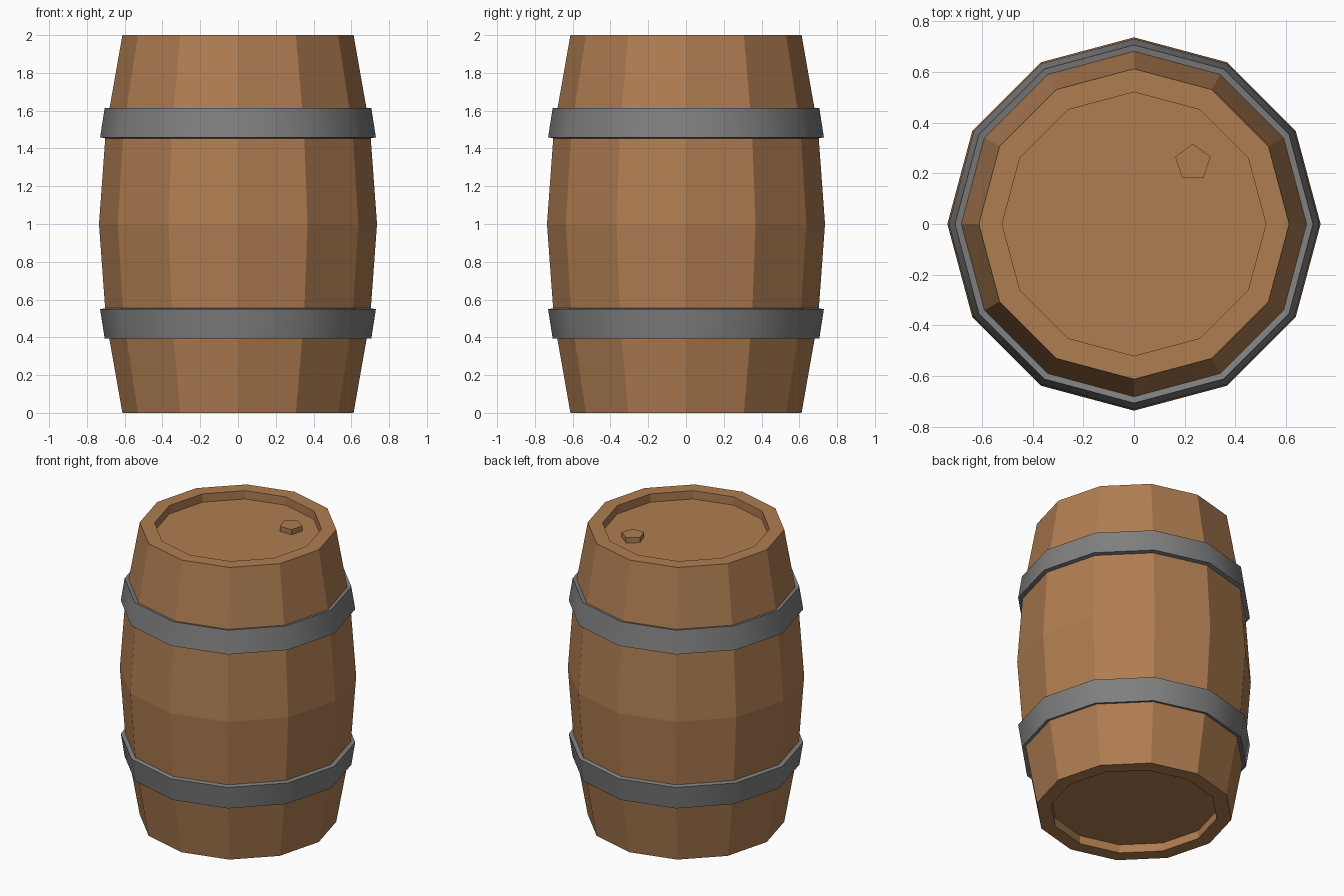
import bpy, bmesh, math
from mathutils import Vector

if "Cube" in bpy.data.objects:
    bpy.data.objects.remove(bpy.data.objects["Cube"])

SIDES = 12


def material(name, rgb):
    m = bpy.data.materials.new(name)
    m.diffuse_color = (*rgb, 1)
    m.use_nodes = True
    m.node_tree.nodes["Principled BSDF"].inputs["Base Color"].default_value = m.diffuse_color
    return m


wood = material("brown wood", (0.43, 0.205, 0.083))
iron = material("grey iron", (0.215, 0.215, 0.215))


def lathe(name, profile, mat, sides=SIDES, start=0.0, centre=(0, 0), closed=False):
    """Spin an (r, z) profile into a faceted solid; open profiles get end caps."""
    bm = bmesh.new()
    rings = []
    for r, z in profile:
        ring = []
        for i in range(sides):
            a = start + 2 * math.pi * i / sides
            ring.append(bm.verts.new((r * math.cos(a), r * math.sin(a), z)))
        rings.append(ring)
    pairs = list(zip(rings, rings[1:]))
    if closed:
        pairs.append((rings[-1], rings[0]))
    else:
        bm.faces.new(rings[0])
        bm.faces.new(rings[-1])
    for a, b in pairs:
        for i in range(sides):
            j = (i + 1) % sides
            bm.faces.new((a[i], a[j], b[j], b[i]))
    bmesh.ops.recalc_face_normals(bm, faces=bm.faces)
    mesh = bpy.data.meshes.new(name)
    bm.to_mesh(mesh)
    bm.free()
    mesh.materials.append(mat)
    ob = bpy.data.objects.new(name, mesh)
    ob.location = (*centre, 0)
    bpy.context.collection.objects.link(ob)
    return ob


# Bulging staves with recessed heads at both ends
half = [(0.52, 0.057), (0.52, 0), (0.612, 0), (0.699, 0.495)]
body = half + [(0.736, 1.0)] + [(r, 2 - z) for r, z in reversed(half)]
lathe("barrel_body", body, wood)

# Two iron hoops, tilted with the bulge and mirrored about the middle
hoop = [(0.670, 0.402), (0.706, 0.394), (0.730, 0.549), (0.690, 0.557)]
for name, flip in (("lower_hoop", False), ("upper_hoop", True)):
    prof = [(r, 2.008 - z if flip else z) for r, z in hoop]
    ob = lathe(name, prof, iron, closed=True)
    bpy.context.view_layer.objects.active = ob
    ob.select_set(True)
    bpy.ops.object.shade_smooth_by_angle(angle=math.radians(32))
    ob.select_set(False)

# Five-sided bung on the top head
lathe("bung", [(0.073, 1.93), (0.073, 1.978)], wood, 5, math.pi / 2, (0.232, 0.243))
